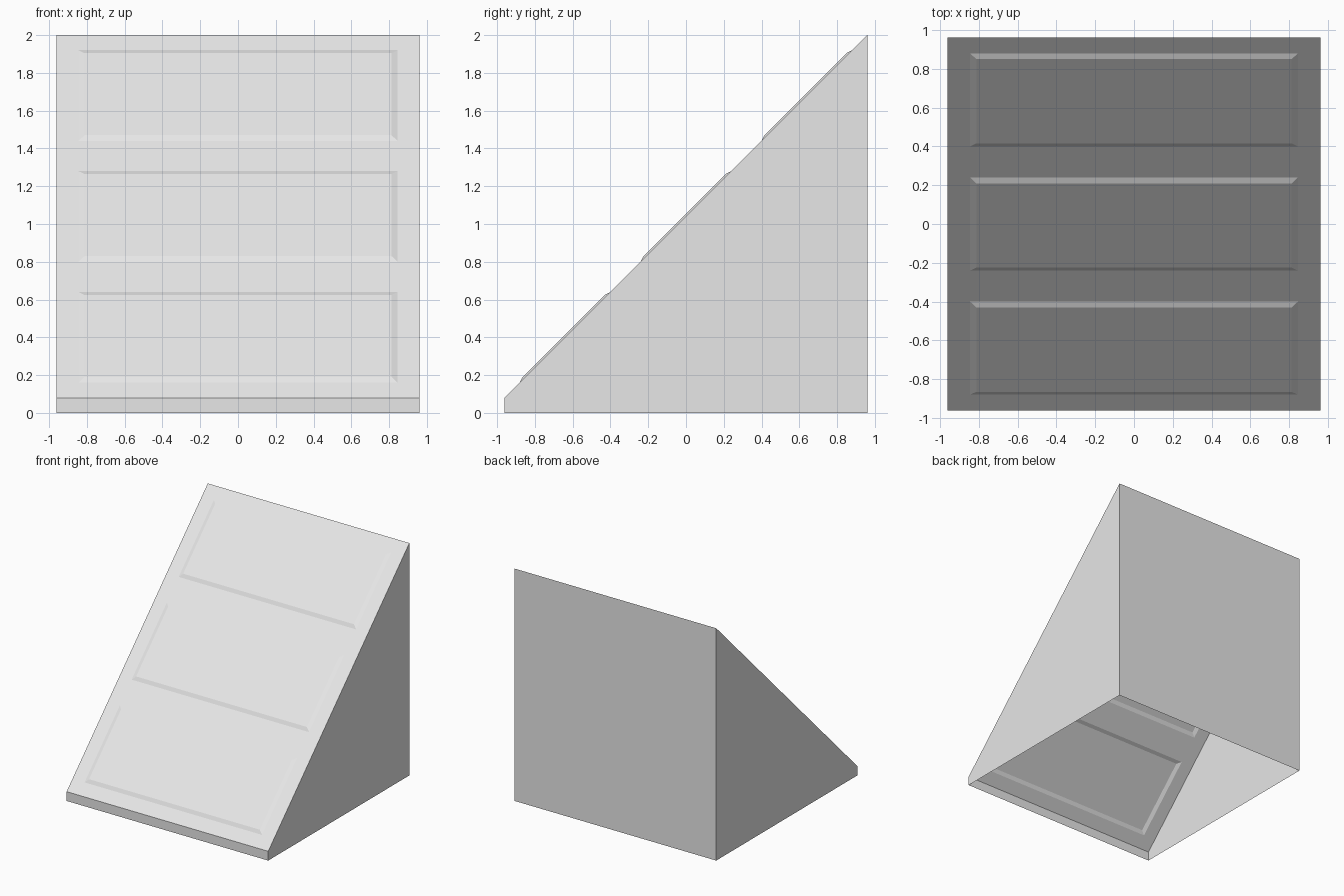
import bpy, bmesh

if "Cube" in bpy.data.objects:
    bpy.data.objects.remove(bpy.data.objects["Cube"])

H = 0.96          # half width and half depth
LIP = 0.08        # height of the front lip

mat = bpy.data.materials.new("light grey")
mat.diffuse_color = (0.8, 0.8, 0.8, 1)
mat.use_nodes = True
mat.node_tree.nodes["Principled BSDF"].inputs["Base Color"].default_value = mat.diffuse_color

bm = bmesh.new()

# Sloped sheet as a 3-column grid, with rows at the panel edges
xs = [-H, -0.845, 0.845, H]
ys = [-H] + [c + s * 0.24 for c in (-0.64, 0, 0.64) for s in (-1, 1)] + [H]
grid = [[bm.verts.new((x, y, y + H + LIP)) for x in xs] for y in ys]
panels = []
for j in range(len(ys) - 1):
    for i in range(3):
        f = bm.faces.new((grid[j][i], grid[j][i + 1], grid[j + 1][i + 1], grid[j + 1][i]))
        if i == 1 and j % 2 == 1:
            panels.append(f)

# Front lip, back and side walls; the underside is open
fl, fr, bl, br = [bm.verts.new((x, y, 0)) for y in (-H, H) for x in (-H, H)]
bm.faces.new([fl, fr] + grid[0][::-1])
bm.faces.new([br, bl] + grid[-1])
bm.faces.new([fr, br] + [row[-1] for row in reversed(grid)])
bm.faces.new([bl, fl] + [row[0] for row in grid])

# Three raised panels with bevelled rims
bm.normal_update()
bmesh.ops.inset_individual(bm, faces=panels, thickness=0.032, depth=0.0106,
                           use_even_offset=True)
bm.normal_update()

mesh = bpy.data.meshes.new("panelled_slope")
bm.to_mesh(mesh)
bm.free()
mesh.materials.append(mat)
obj = bpy.data.objects.new("panelled_slope", mesh)
bpy.context.collection.objects.link(obj)
